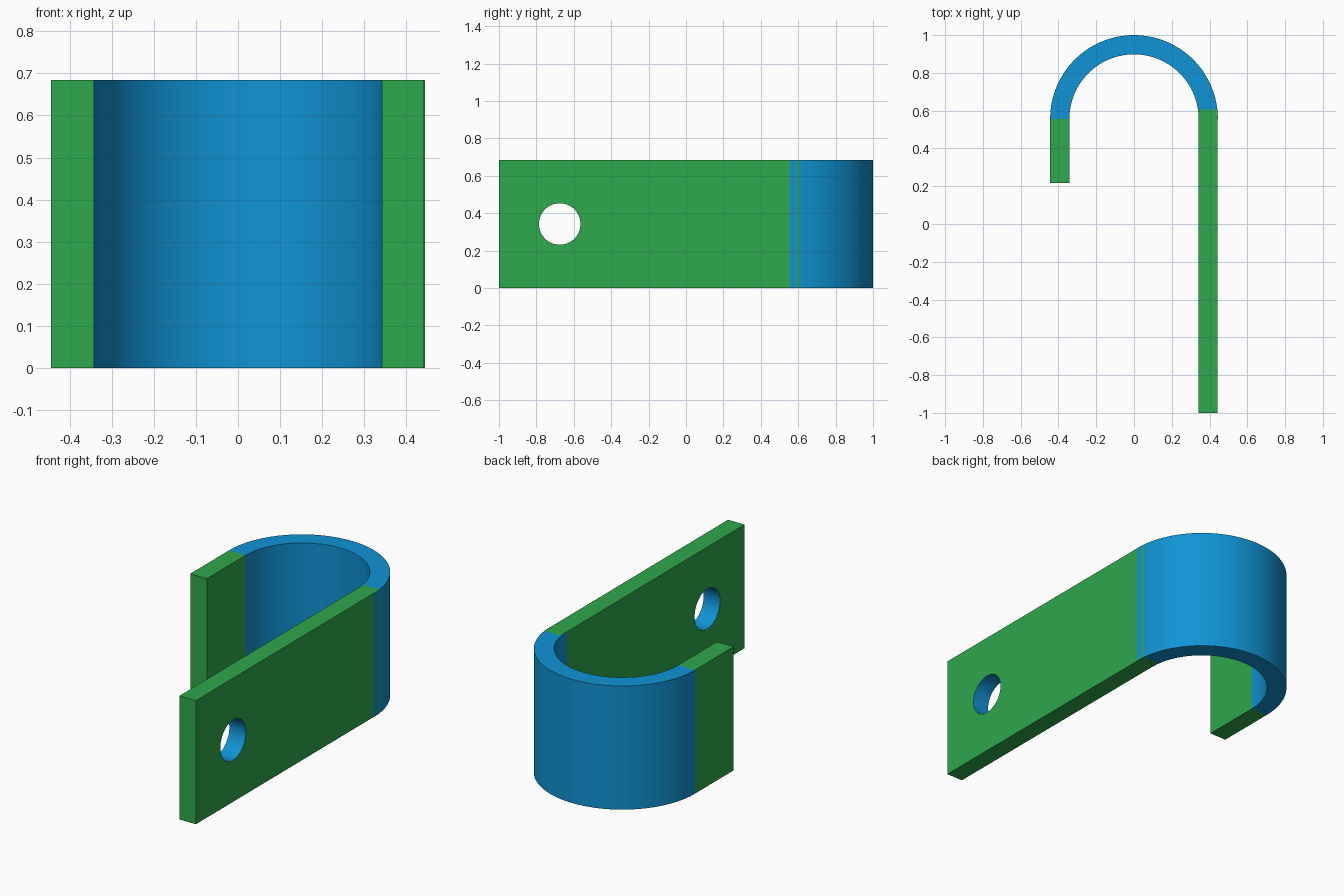
import bpy, bmesh, math

if "Cube" in bpy.data.objects:
    bpy.data.objects.remove(bpy.data.objects["Cube"])

H = 0.684                  # strip height
RO, RI, CY = 0.444, 0.342, 0.556   # bend radii and centre
JOIN = 0.607               # where the long plate merges into the bend
HOLE_Y, HOLE_R = -0.675, 0.111


def material(name, rgb):
    m = bpy.data.materials.new(name)
    m.diffuse_color = (*rgb, 1)
    m.use_nodes = True
    m.node_tree.nodes["Principled BSDF"].inputs["Base Color"].default_value = m.diffuse_color
    return m


green = material("green", (0.027, 0.392, 0.072))
blue = material("blue", (0.005, 0.292, 0.660))


def add_object(name, bm):
    bmesh.ops.recalc_face_normals(bm, faces=bm.faces[:])
    me = bpy.data.meshes.new(name)
    bm.to_mesh(me)
    bm.free()
    ob = bpy.data.objects.new(name, me)
    bpy.context.collection.objects.link(ob)
    me.materials.append(green)
    me.materials.append(blue)
    return ob


def box(name, x0, x1, y0, y1):
    bm = bmesh.new()
    bmesh.ops.create_cube(bm, size=1)
    for v in bm.verts:
        v.co = ((x0 + x1) / 2 + v.co.x * (x1 - x0),
                (y0 + y1) / 2 + v.co.y * (y1 - y0),
                H / 2 + v.co.z * H)
    return add_object(name, bm)


def activate(ob):
    bpy.ops.object.select_all(action='DESELECT')
    ob.select_set(True)
    bpy.context.view_layer.objects.active = ob


# Short arm on the left
box("short_arm", -RO, -RI, 0.217, CY)

# Long mounting plate on the right, with a round bolt hole
plate = box("long_plate", RI, 0.4425, -1.0, CY)
bpy.ops.mesh.primitive_cylinder_add(vertices=64, radius=HOLE_R, depth=0.5,
                                    location=(0.39, HOLE_Y, H / 2),
                                    rotation=(0, math.pi / 2, 0))
cutter = bpy.context.object
cutter.name = "hole_cutter"
cutter.hide_render = True
mod = plate.modifiers.new("bolt_hole", 'BOOLEAN')
mod.operation, mod.solver, mod.object = 'DIFFERENCE', 'EXACT', cutter
activate(plate)
bpy.ops.object.modifier_apply(modifier=mod.name)
bpy.data.objects.remove(cutter)
for p in plate.data.polygons:          # blue hole wall
    c = p.center
    in_hole = math.hypot(c.y - HOLE_Y, c.z - H / 2) < HOLE_R + 0.005
    p.material_index = 1 if in_hole and abs(p.normal.x) < 0.5 else 0
bpy.ops.object.shade_smooth_by_angle(angle=math.radians(30))

# Half-round bend: outer and inner points share y near the plate joint
pairs = [(math.asin(d / RO), math.asin(d / RI)) for d in (0, 0.035, JOIN - CY)]
N = 72
a0, b0 = pairs[-1]
pairs += [(a0 + (math.pi - a0) * i / N, b0 + (math.pi - b0) * i / N)
          for i in range(1, N + 1)]
bm = bmesh.new()
rings = []
for a, b in pairs:
    rings.append([bm.verts.new((r * math.cos(t), CY + r * math.sin(t), z))
                  for r, t, z in ((RO, a, 0), (RO, a, H), (RI, b, H), (RI, b, 0))])
for s, t in zip(rings, rings[1:]):
    for k in range(4):
        n = (k + 1) % 4
        bm.faces.new((s[k], t[k], t[n], s[n]))
bm.faces.new(rings[0])
bm.faces.new(rings[-1])
bend = add_object("round_bend", bm)
for p in bend.data.polygons:
    c = p.center
    near_plate = c.x > 0 and c.y < JOIN
    flat = abs(p.normal.z) > 0.9 or p.normal.y < -0.9
    sliver = c.x > 0.43 and c.y > CY + 0.036
    p.material_index = 0 if near_plate and (flat or sliver) else 1
activate(bend)
bpy.ops.object.shade_smooth_by_angle(angle=math.radians(30))
